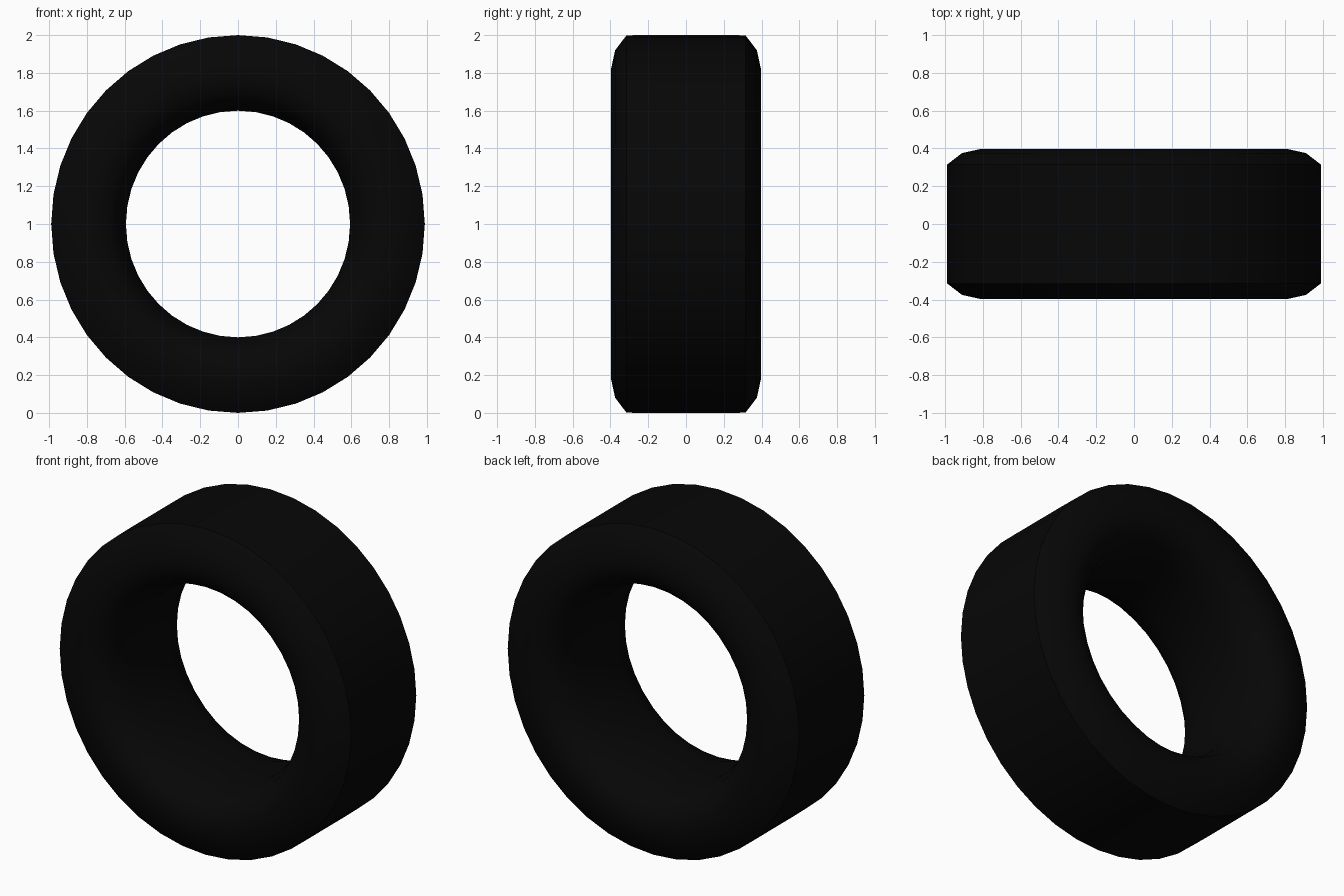
import bpy
import bmesh
import math

default_cube = bpy.data.objects.get("Cube")
if default_cube:
    bpy.data.objects.remove(default_cube, do_unlink=True)

SEGMENTS = 40
WIDTH = 0.989   # side-to-side radius, slightly less than the upright radius

# Black rubber
rubber = bpy.data.materials.new("black rubber")
rubber.use_nodes = True
colour = (0.002, 0.002, 0.002, 1.0)
rubber.diffuse_color = colour
rubber.node_tree.nodes["Principled BSDF"].inputs["Base Color"].default_value = colour

# Half cross-section (radius, y): tread, shoulder, sidewall, bead, bulging bore
half = [(1.0, 0.20), (0.999, 0.315), (0.92, 0.375), (0.82, 0.397),
        (0.76, 0.397), (0.69, 0.37), (0.642, 0.315), (0.60, 0.19)]
profile = half + [(r, -y) for r, y in reversed(half)]

# Sweep the closed cross-section around the axle
bm = bmesh.new()
rings = []
for i in range(SEGMENTS):
    a = 2 * math.pi * i / SEGMENTS
    rings.append([bm.verts.new((WIDTH * r * math.sin(a), y, 1 + r * math.cos(a)))
                  for r, y in profile])
count = len(profile)
for i in range(SEGMENTS):
    here, there = rings[i], rings[(i + 1) % SEGMENTS]
    for j in range(count):
        k = (j + 1) % count
        bm.faces.new((here[j], here[k], there[k], there[j]))
bmesh.ops.recalc_face_normals(bm, faces=bm.faces)

mesh = bpy.data.meshes.new("tyre")
bm.to_mesh(mesh)
bm.free()
mesh.materials.append(rubber)
tyre = bpy.data.objects.new("tyre", mesh)
bpy.context.collection.objects.link(tyre)

# Smooth shading with sharp shoulder and bead edges
bpy.ops.object.select_all(action="DESELECT")
tyre.select_set(True)
bpy.context.view_layer.objects.active = tyre
bpy.ops.object.shade_smooth_by_angle(angle=math.radians(30))
